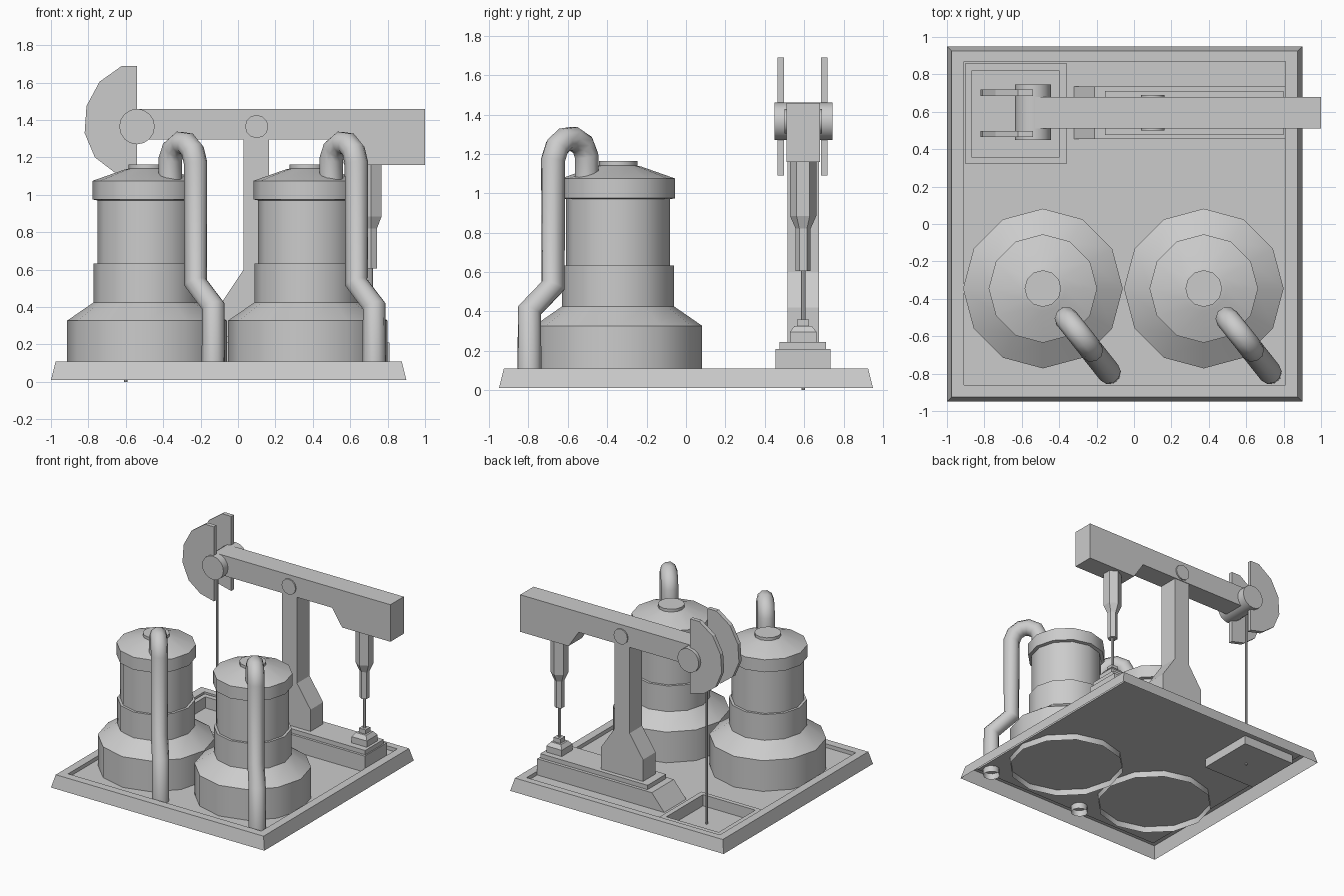
import bpy, bmesh, math
from mathutils import Vector

cube = bpy.data.objects.get("Cube")
if cube:
    bpy.data.objects.remove(cube, do_unlink=True)

GREY = (0.6, 0.6, 0.6, 1.0)
grey = bpy.data.materials.new("plain grey")
grey.use_nodes = True
grey.diffuse_color = GREY
grey.node_tree.nodes["Principled BSDF"].inputs["Base Color"].default_value = GREY


def finish(name, bm, smooth=0, recalc=True):
    """Turn a bmesh into a named object with the shared material."""
    if recalc:
        bmesh.ops.recalc_face_normals(bm, faces=bm.faces)
    mesh = bpy.data.meshes.new(name)
    bm.to_mesh(mesh)
    bm.free()
    mesh.materials.append(grey)
    obj = bpy.data.objects.new(name, mesh)
    bpy.context.collection.objects.link(obj)
    if smooth:
        bpy.ops.object.select_all(action="DESELECT")
        obj.select_set(True)
        bpy.context.view_layer.objects.active = obj
        bpy.ops.object.shade_smooth_by_angle(angle=math.radians(smooth))
    return obj


def loft(name, loops, bottom=True, top=True, smooth=0, recalc=True):
    """Skin a list of equal point loops, optionally capped."""
    bm = bmesh.new()
    rings = [[bm.verts.new(p) for p in loop] for loop in loops]
    n = len(rings[0])
    for a, b in zip(rings, rings[1:]):
        for i in range(n):
            j = (i + 1) % n
            bm.faces.new((a[i], a[j], b[j], b[i]))
    if bottom:
        bm.faces.new(rings[0][::-1])
    if top:
        bm.faces.new(rings[-1])
    return finish(name, bm, smooth, recalc)


def rect(x0, x1, y0, y1, z):
    return [(x0, y0, z), (x1, y0, z), (x1, y1, z), (x0, y1, z)]


def lathe(name, x, y, profile, sides, turn=0.0, smooth=35, bottom=True):
    angles = [turn + math.tau * i / sides for i in range(sides)]
    loops = [[(x + r * math.cos(a), y + r * math.sin(a), z) for a in angles]
             for r, z in profile]
    return loft(name, loops, bottom=bottom, smooth=smooth)


def extrude_y(name, outline, y0, y1, smooth=0):
    """Plate or bar: an x-z outline carried from y0 to y1."""
    return loft(name, [[(x, y, z) for x, z in outline] for y in (y0, y1)], smooth=smooth)


def disc(x, z, r, sides):
    return [(x + r * math.cos(math.tau * i / sides),
             z + r * math.sin(math.tau * i / sides)) for i in range(sides)]


FLOOR, RIM = 0.08, 0.11
MID = 0.595  # centre line of the pump jack

# Base: tapered open-bottomed skirt with a raised rim
loft("base_rim", [rect(-1, 0.9, -0.95, 0.95, 0.01),
                  rect(-0.975, 0.875, -0.925, 0.925, RIM),
                  rect(-0.91, 0.81, -0.86, 0.87, RIM),
                  rect(-0.91, 0.81, -0.86, 0.87, FLOOR)],
     bottom=False, top=False, recalc=False)

# Base floor, with an opening for the pit
bm = bmesh.new()
xs, ys = (-0.91, -0.865, -0.4, 0.81), (-0.86, 0.355, 0.82, 0.87)
for i in range(3):
    for j in range(3):
        if (i, j) != (1, 1):
            bm.faces.new([bm.verts.new(p) for p in
                          rect(xs[i], xs[i + 1], ys[j], ys[j + 1], FLOOR)])
bmesh.ops.remove_doubles(bm, verts=bm.verts, dist=0.0001)
finish("base_floor", bm, recalc=False)

# Pit with a low kerb
loft("pit", [rect(-0.9, -0.36, 0.32, 0.86, FLOOR),
             rect(-0.9, -0.36, 0.32, 0.86, 0.1),
             rect(-0.865, -0.4, 0.355, 0.82, 0.1),
             rect(-0.865, -0.4, 0.355, 0.82, 0.01)], bottom=False, recalc=False)

# Stepped platform with a ramped end
loft("platform", [rect(-0.32, 0.81, 0.455, 0.735, FLOOR),
                  rect(-0.21, 0.81, 0.455, 0.735, 0.21)], bottom=False)
loft("platform_step", [rect(-0.155, 0.8, 0.475, 0.71, 0.205),
                       rect(-0.155, 0.8, 0.475, 0.71, 0.245)])

# Post with a flared foot
extrude_y("post", [(-0.09, 0.24), (0.285, 0.24), (0.285, 0.42), (0.165, 0.6),
                   (0.165, 1.33), (0.03, 1.33), (0.03, 0.6), (-0.09, 0.42)],
          0.515, 0.675)

# Walking beam with a deep rear end
extrude_y("beam", [(-0.54, 1.295), (0.48, 1.295), (0.57, 1.16), (1, 1.16),
                   (1, 1.458), (-0.54, 1.458)], 0.51, 0.68)
extrude_y("head_axle", disc(-0.54, 1.365, 0.095, 16), 0.45, 0.745, smooth=35)
extrude_y("post_axle", disc(0.1, 1.365, 0.062, 12), 0.5, 0.69, smooth=35)

# Twin curved head plates
head = [(-0.54, 1.69), (-0.62, 1.69), (-0.74, 1.605), (-0.81, 1.475),
        (-0.82, 1.33), (-0.765, 1.2), (-0.66, 1.12), (-0.54, 1.09)]
for side, y in (("front", 0.465), ("back", 0.685)):
    extrude_y("head_plate_" + side, head, y, y + 0.033)

# Rods and wellhead
lathe("well_rod", -0.6, MID, [(0.009, 0), (0.009, 1.36)], 8)
lathe("plunger_housing", 0.71, MID,
      [(0.038, 0.605), (0.038, 0.82), (0.067, 0.885), (0.067, 1.18)], 6, math.pi / 2, 0)
lathe("plunger_rod", 0.71, MID, [(0.012, 0.34), (0.012, 0.62)], 8)


def square(h, z):
    return rect(0.71 - h, 0.71 + h, MID - h, MID + h, z)


loft("wellhead", [square(*p) for p in ((0.068, 0.24), (0.068, 0.295), (0.045, 0.325),
                                       (0.03, 0.325), (0.03, 0.36))])

# Two storage tanks, each with an overflow pipe
tank_profile = [(0.427, 0.03), (0.427, 0.327), (0.285, 0.425), (0.285, 0.632),
                (0.265, 0.632), (0.265, 0.97), (0.29, 0.975), (0.29, 1.075),
                (0.12, 1.135), (0.098, 1.14), (0.098, 1.163)]
pipe_path = [(0.125, -0.16, 1.06), (0.125, -0.16, 1.19), (0.142, -0.18, 1.245),
             (0.18, -0.228, 1.278), (0.215, -0.272, 1.272), (0.245, -0.31, 1.235),
             (0.26, -0.33, 1.17), (0.26, -0.33, 0.53), (0.355, -0.45, 0.405),
             (0.355, -0.45, 0.03)]
for side, x in (("right", -0.487), ("left", 0.373)):
    lathe("tank_" + side, x, -0.345, tank_profile, 12, bottom=False)
    curve = bpy.data.curves.new("pipe_" + side, "CURVE")
    curve.dimensions = "3D"
    curve.bevel_depth = 0.063
    curve.bevel_resolution = 3
    spline = curve.splines.new("POLY")
    spline.points.add(len(pipe_path) - 1)
    for point, p in zip(spline.points, pipe_path):
        point.co = (*(Vector(p) + Vector((x, -0.345, 0))), 1)
    spline.use_smooth = True
    curve.materials.append(grey)
    bpy.context.collection.objects.link(bpy.data.objects.new("pipe_" + side, curve))
